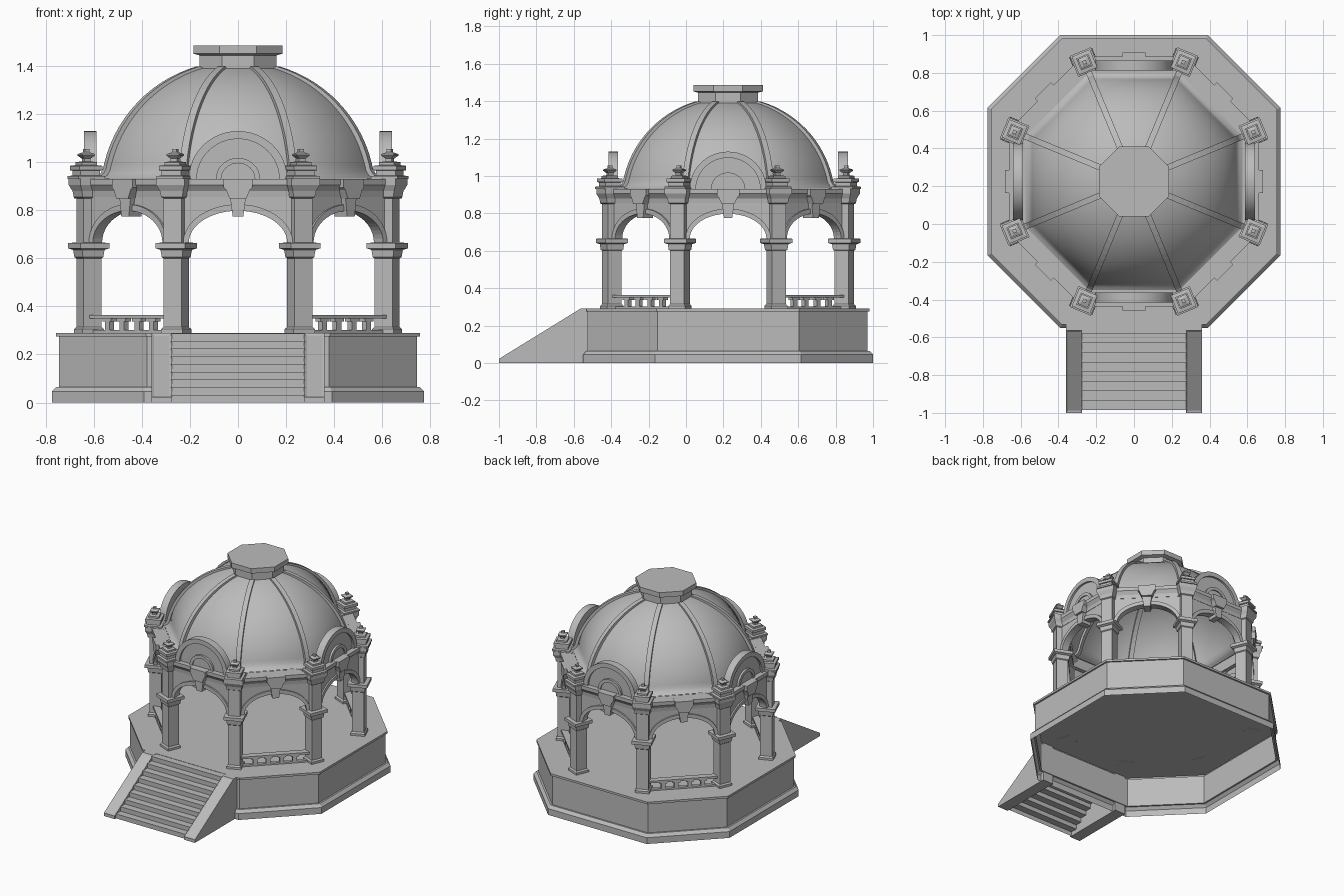
import bpy, bmesh
from math import sin, cos, pi, sqrt
from mathutils import Matrix, Vector

cube = bpy.data.objects.get("Cube")
if cube:
    bpy.data.objects.remove(cube, do_unlink=True)

stone = bpy.data.materials.new("grey_stone")
stone.use_nodes = True
GREY = (0.5, 0.5, 0.5, 1)
stone.diffuse_color = GREY
stone.node_tree.nodes["Principled BSDF"].inputs["Base Color"].default_value = GREY

CENTRE = Vector((0, 0.225, 0))    # middle of the pavilion; the stairs reach forward
STEP = pi / 4
CORNER = pi / 8
SIDES = [k * STEP for k in range(8)]
AXIAL, DIAGONAL = SIDES[::2], SIDES[1::2]


def finish(name, bm, smooth=False, recalc=True):
    if recalc:
        bmesh.ops.recalc_face_normals(bm, faces=bm.faces)
    me = bpy.data.meshes.new(name)
    bm.to_mesh(me)
    bm.free()
    me.materials.append(stone)
    ob = bpy.data.objects.new(name, me)
    ob.location = CENTRE
    bpy.context.collection.objects.link(ob)
    for p in me.polygons:
        p.use_smooth = smooth
    return ob


def loft(bm, rings, cap_ends=False, cap_top=False, closed=False):
    """Skin rings of equal length; returns the side faces in bands."""
    vs = [[bm.verts.new(p) for p in r] for r in rings]
    pairs = list(zip(vs, vs[1:])) + ([(vs[-1], vs[0])] if closed else [])
    bands = []
    for a, b in pairs:
        n = len(a)
        bands.append([bm.faces.new((a[i], a[(i + 1) % n], b[(i + 1) % n], b[i]))
                      for i in range(n)])
    if cap_ends:
        bm.faces.new(vs[0][::-1])
    if cap_ends or cap_top:
        bm.faces.new(vs[-1])
    return bands


def prism(bm, pts, y0, y1, angles=(0,)):
    """Extrude an (x, z) outline along y and repeat it around the centre."""
    for a in angles:
        m = Matrix.Rotation(a, 3, 'Z')
        loft(bm, [[m @ Vector((x, y, z)) for x, z in pts] for y in (y0, y1)], cap_ends=True)


def box(bm, x0, x1, y0, y1, z0, z1, angles=(0,)):
    prism(bm, [(x0, z0), (x1, z0), (x1, z1), (x0, z1)], y0, y1, angles)


def octagon(a, z):
    r = a / cos(CORNER)
    return [(r * cos(CORNER + t), r * sin(CORNER + t), z) for t in SIDES]


def plinth_octagon(a, z):
    """Octagon whose four diagonal sides are shorter."""
    h = (a + 0.049) * sqrt(2) - a
    return [(a, h, z), (h, a, z), (-h, a, z), (-a, h, z),
            (-a, -h, z), (-h, -a, z), (h, -a, z), (a, -h, z)][::-1][7:] + \
           [(h, a, z), (-h, a, z), (-a, h, z), (-a, -h, z), (-h, -a, z), (h, -a, z), (a, -h, z)]


def square_stack(bm, radius, profile):
    """Square turned post at every corner, from (half width, z) pairs."""
    for t in SIDES:
        m = Matrix.Rotation(t + CORNER, 3, 'Z')
        rings = [[m @ Vector((radius + sx * w, sy * w, z))
                  for sx, sy in ((1, 1), (-1, 1), (-1, -1), (1, -1))] for w, z in profile]
        loft(bm, rings, cap_ends=True)


def arc(a, b, z, n=24):
    return [(-a * cos(pi * i / n), z + b * sin(pi * i / n)) for i in range(n + 1)]


# Raised platform: open underneath, with recessed wall panels
bm = bmesh.new()
profile = [(0.775, 0), (0.775, 0.045), (0.757, 0.065), (0.745, 0.065),
           (0.745, 0.275), (0.757, 0.275), (0.757, 0.29)]
bands = loft(bm, [plinth_octagon(a, z)[-8:] for a, z in profile], cap_top=True)
bmesh.ops.inset_individual(bm, faces=bands[3], thickness=0.022, depth=-0.012)
finish("platform", bm, recalc=False)

# Stairs: open sheet of treads and risers
STEPS = 9
bm = bmesh.new()
front, back, width = -1.21, -0.755, 0.278
path = []
for i in range(STEPS):
    y = front + (back - front) * i / STEPS
    path += [(y, 0.288 * i / STEPS), (y, 0.288 * (i + 1) / STEPS)]
path.append((back, 0.288))
cols = [[bm.verts.new((x, y, z)) for y, z in path] for x in (-width, width)]
for i in range(len(path) - 1):
    bm.faces.new((cols[0][i], cols[1][i], cols[1][i + 1], cols[0][i + 1]))
finish("stair_steps", bm, recalc=False)

# Sloping side walls of the stairs, with sunk panels on the slope
bm = bmesh.new()
for s in (-1, 1):
    outline = [(-1.225, 0), (-0.75, 0), (-0.75, 0.29), (-0.79, 0.29), (-1.225, 0.022)]
    loft(bm, [[(s * x, y, z) for y, z in outline] for x in (0.275, 0.36)], cap_ends=True)
bmesh.ops.recalc_face_normals(bm, faces=bm.faces)
slopes = [f for f in bm.faces if 0.3 < f.normal.z < 0.95]
bmesh.ops.inset_individual(bm, faces=slopes, thickness=0.016, depth=-0.005)
finish("stair_side_walls", bm)

# Columns: base, shaft, capital, upper pier and flared head
bm = bmesh.new()
square_stack(bm, 0.672, [
    (0.048, 0.289), (0.048, 0.305), (0.04, 0.315), (0.04, 0.6), (0.046, 0.605),
    (0.05, 0.635), (0.066, 0.642), (0.066, 0.664), (0.04, 0.666), (0.04, 0.85),
    (0.048, 0.855), (0.052, 0.88), (0.064, 0.905), (0.064, 0.932)])
finish("columns", bm)

# Pedestals and finials above the columns
bm = bmesh.new()
square_stack(bm, 0.684, [
    (0.06, 0.93), (0.06, 0.942), (0.044, 0.945), (0.044, 0.965), (0.052, 0.967),
    (0.052, 0.985), (0.034, 0.988), (0.034, 1.0), (0.014, 1.004), (0.014, 1.015),
    (0.028, 1.028), (0.028, 1.034), (0.01, 1.042), (0.01, 1.055)])
finish("finials", bm)

# Arches between the columns with raised rims
bm = bmesh.new()
wall = [(-0.25, 0.665)] + arc(0.205, 0.135, 0.665) + [(0.25, 0.665), (0.25, 0.87), (-0.25, 0.87)]
prism(bm, wall, -0.64, -0.605, SIDES)
finish("arch_walls", bm)
bm = bmesh.new()
rim = arc(0.205, 0.133, 0.665) + arc(0.228, 0.16, 0.665)[::-1]
prism(bm, rim, -0.65, -0.595, SIDES)
finish("arch_rims", bm)

# Keystones and the brackets over them
bm = bmesh.new()
key = [(-0.022, 0.775), (0.022, 0.775), (0.035, 0.87), (-0.035, 0.87)]
prism(bm, key, -0.665, -0.59, SIDES)
bracket = [(-0.035, 0.85), (0.035, 0.85), (0.05, 0.885), (0.06, 0.895),
           (0.06, 0.931), (-0.06, 0.931), (-0.06, 0.895), (-0.05, 0.885)]
prism(bm, bracket, -0.682, -0.6, SIDES)
finish("keystones", bm)

# Cornice ring
bm = bmesh.new()
profile = [(0.575, 0.855), (0.642, 0.855), (0.645, 0.88), (0.655, 0.895),
           (0.662, 0.905), (0.662, 0.93), (0.575, 0.93)]
loft(bm, [octagon(a, z) for a, z in profile], closed=True)
finish("cornice", bm)

# Low balustrades on the diagonal sides
bm = bmesh.new()
box(bm, -0.225, 0.225, -0.65, -0.605, 0.35, 0.364, DIAGONAL)
box(bm, -0.225, 0.225, -0.64, -0.615, 0.29, 0.302, DIAGONAL)
for x in (-0.13, -0.045, 0.045, 0.13):
    box(bm, x - 0.014, x + 0.014, -0.64, -0.615, 0.3, 0.352, DIAGONAL)
    box(bm, x - 0.026, x + 0.026, -0.643, -0.612, 0.338, 0.352, DIAGONAL)
finish("balustrades", bm)

# Dome shell and ribs share one flared, rounded profile
R, MID = 0.555, 0.86
curve = [(0.575, 0.932), (0.557, 0.945), (0.545, 0.965)]
for i in range(15):
    t = 0.235 + (1.29 - 0.235) * i / 14
    curve.append((R * cos(t), MID + R * sin(t)))
bm = bmesh.new()
loft(bm, [octagon(a, z) for a, z in curve])
finish("dome", bm, smooth=True, recalc=False)

bm = bmesh.new()
edge = [(a / cos(CORNER), z) for a, z in curve]
rib = [(r + 0.012, z + 0.006) for r, z in edge] + [(r - 0.02, z - 0.008) for r, z in edge[::-1]]
prism(bm, rib, -0.016, 0.016, [t + CORNER for t in SIDES])
finish("dome_ribs", bm)

# Octagonal crown on the dome
bm = bmesh.new()
profile = [(0.16, 1.385), (0.16, 1.445), (0.186, 1.452), (0.186, 1.487)]
loft(bm, [octagon(a, z) for a, z in profile], cap_ends=True)
finish("dome_crown", bm)

# Round-headed gables on the four main sides
bm = bmesh.new()
prism(bm, arc(0.205, 0.2, 0.93) + arc(0.172, 0.167, 0.93)[::-1], -0.64, -0.588, AXIAL)
prism(bm, arc(0.18, 0.175, 0.93), -0.625, -0.59, AXIAL)
prism(bm, arc(0.092, 0.088, 0.93) + arc(0.07, 0.066, 0.93)[::-1], -0.64, -0.6, AXIAL)
prism(bm, arc(0.075, 0.07, 0.93), -0.632, -0.6, AXIAL)
gables = finish("gables", bm)
for ob in bpy.context.selected_objects:
    ob.select_set(False)
gables.select_set(True)
bpy.context.view_layer.objects.active = gables
bpy.ops.object.shade_smooth_by_angle(angle=pi / 6)
